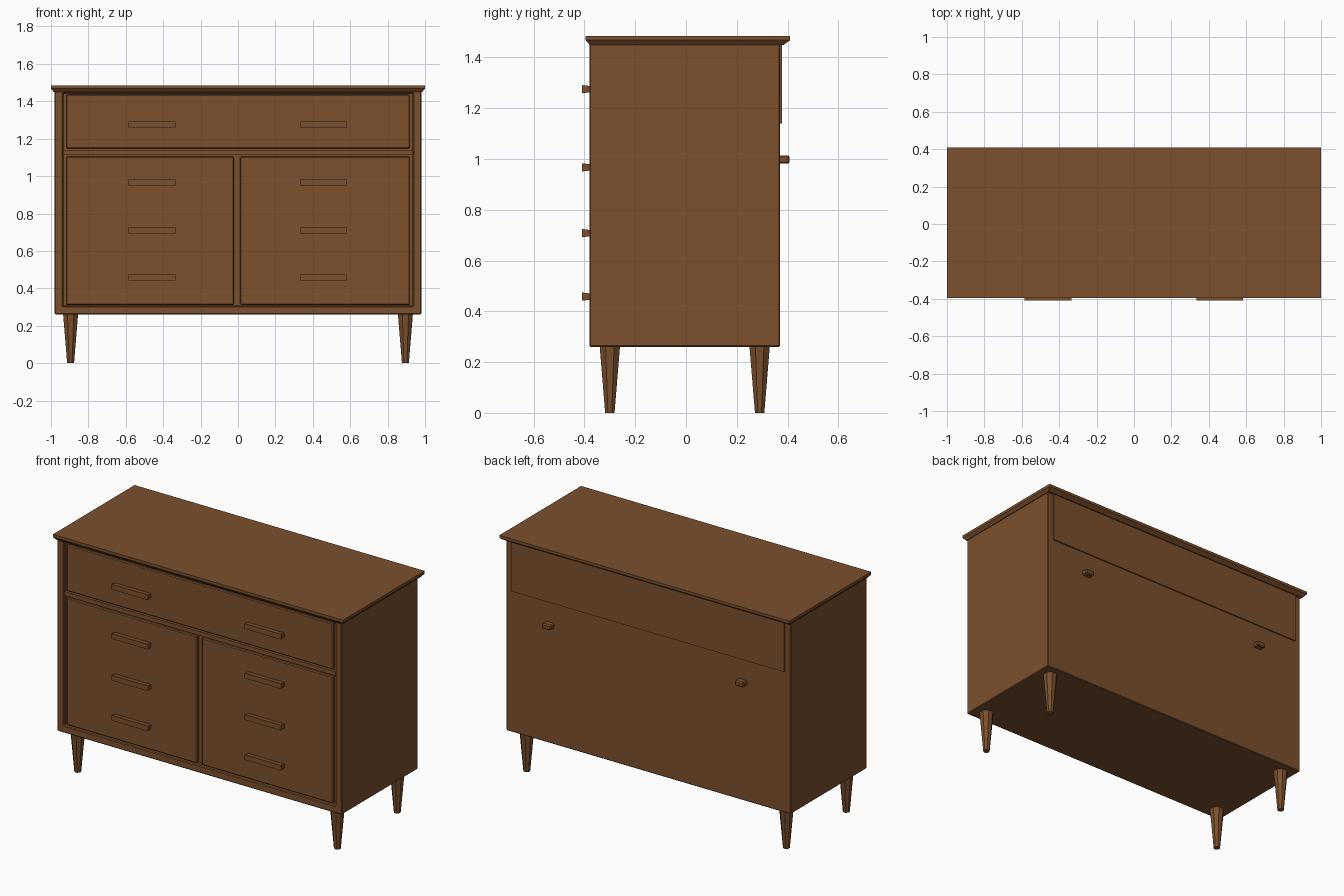
import bpy, bmesh, math
from mathutils import Matrix, Vector

if "Cube" in bpy.data.objects:
    bpy.data.objects.remove(bpy.data.objects["Cube"])

wood = bpy.data.materials.new("brown wood")
wood.diffuse_color = (0.2, 0.08, 0.026, 1)
wood.use_nodes = True
wood.node_tree.nodes["Principled BSDF"].inputs["Base Color"].default_value = wood.diffuse_color


def finish(name, bm):
    bmesh.ops.recalc_face_normals(bm, faces=bm.faces)
    me = bpy.data.meshes.new(name)
    bm.to_mesh(me)
    bm.free()
    me.materials.append(wood)
    ob = bpy.data.objects.new(name, me)
    bpy.context.collection.objects.link(ob)
    return ob


def box_bm(x0, x1, y0, y1, z0, z1):
    bm = bmesh.new()
    bmesh.ops.create_cube(bm, size=1)
    for v in bm.verts:
        v.co = Vector((x1 if v.co.x > 0 else x0,
                       y1 if v.co.y > 0 else y0,
                       z1 if v.co.z > 0 else z0))
    return bm


def bevel(ob, width):
    m = ob.modifiers.new("edge", 'BEVEL')
    m.width = width
    m.segments = 1


def box(name, *dims, edge=0.0):
    ob = finish(name, box_bm(*dims))
    if edge:
        bevel(ob, edge)
    return ob


# carcass with a shallow recess in the front
bm = box_bm(-0.98, 0.98, -0.38, 0.37, 0.26, 1.455)
front = min(bm.faces, key=lambda f: f.calc_center_median().y)
bmesh.ops.inset_individual(bm, faces=[front], thickness=0.05)
for v in front.verts:
    v.co = Vector((math.copysign(0.937, v.co.x), -0.38, 1.446 if v.co.z > 0.8 else 0.305))
bmesh.ops.inset_individual(bm, faces=[front], thickness=0.0, depth=-0.025)
bevel(finish("carcass", bm), 0.006)

# top board, chamfered underneath
bm = box_bm(-1.0, 1.0, -0.395, 0.41, 1.45, 1.485)
bmesh.ops.bisect_plane(bm, geom=bm.verts[:] + bm.edges[:] + bm.faces[:],
                       plane_co=(0, 0, 1.468), plane_no=(0, 0, 1))
for v in bm.verts:
    if v.co.z < 1.455:
        v.co.x *= 0.985
        v.co.y += 0.015 if v.co.y < 0 else -0.025
finish("top_board", bm)

# drawer fronts and the rail between them
box("top_drawer_front", -0.918, 0.918, -0.376, -0.35, 1.147, 1.436, edge=0.005)
box("middle_rail", -0.935, 0.935, -0.373, -0.35, 1.112, 1.138)
box("left_drawer_front", -0.918, -0.021, -0.376, -0.35, 0.312, 1.104, edge=0.005)
box("right_drawer_front", 0.012, 0.918, -0.376, -0.35, 0.312, 1.104, edge=0.005)

# upper back board, standing slightly proud
box("upper_back_board", -0.94, 0.94, 0.36, 0.378, 1.14, 1.452)

# drawer handles, tapering outwards
for i, z in enumerate((1.275, 0.967, 0.708, 0.458)):
    for side, x in (("left", -0.46), ("right", 0.458)):
        bm = box_bm(x - 0.125, x + 0.125, -0.41, -0.365, z - 0.016, z + 0.016)
        for v in bm.verts:
            if v.co.y > -0.4:
                v.co.z = z + (v.co.z - z) * 0.7
        finish(f"{side}_handle_{i + 1}", bm)

# small pegs on the back
for side, x in (("left", -0.65), ("right", 0.68)):
    box(f"{side}_back_peg", x - 0.03, x + 0.03, 0.36, 0.408, 0.982, 1.014, edge=0.006)

# tapered legs
for yn, y in (("front", -0.30), ("back", 0.29)):
    for xn, x in (("left", -0.895), ("right", 0.895)):
        bm = bmesh.new()
        bmesh.ops.create_cone(bm, cap_ends=True, segments=8, radius1=0.02, radius2=0.044,
                              depth=0.27, matrix=Matrix.Translation((x, y, 0.135))
                              @ Matrix.Rotation(math.pi / 8, 4, 'Z'))
        finish(f"{yn}_{xn}_leg", bm)
